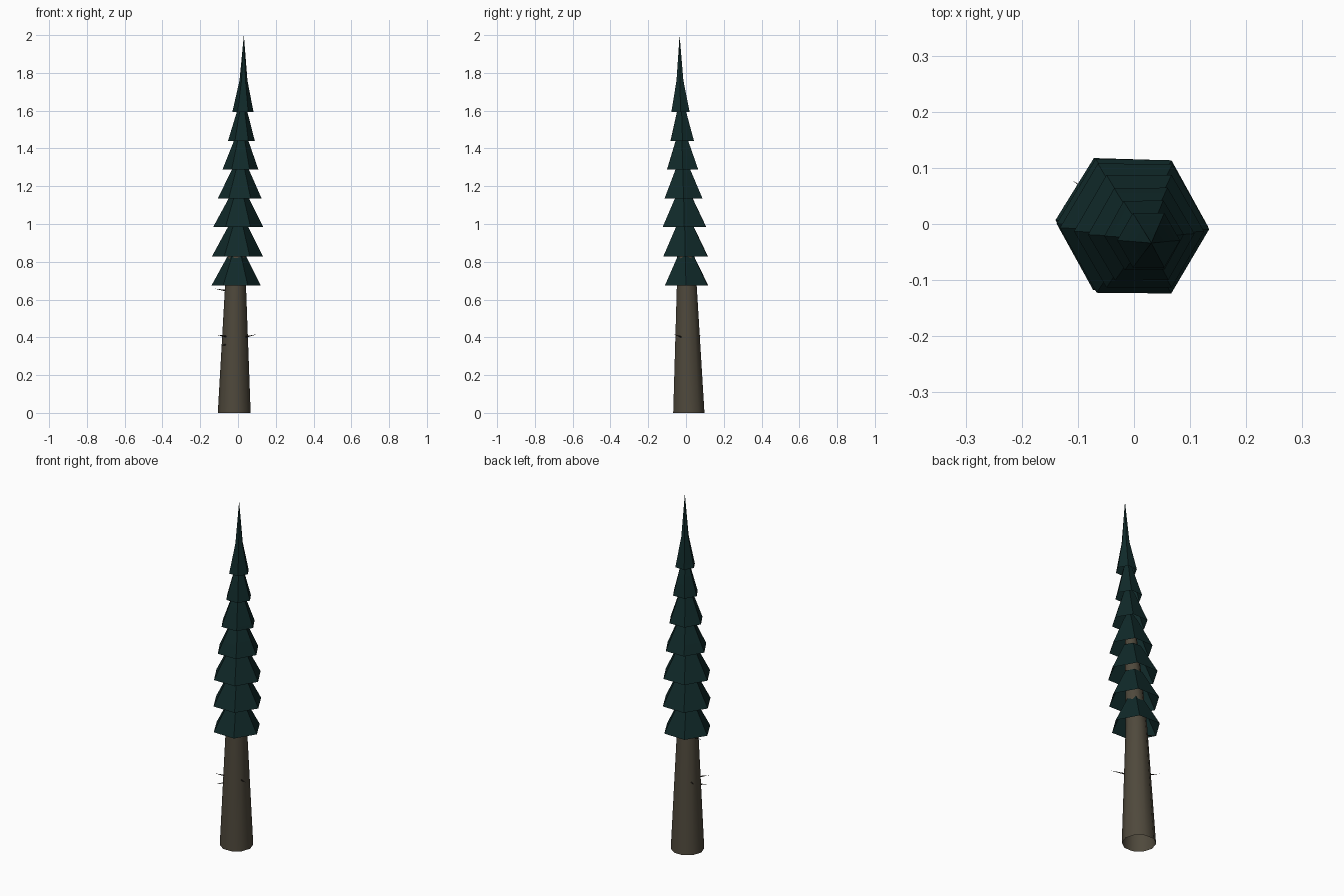
import bpy, bmesh, math
from mathutils import Vector

if "Cube" in bpy.data.objects:
    bpy.data.objects.remove(bpy.data.objects["Cube"])


def material(name, rgb):
    m = bpy.data.materials.new(name)
    m.diffuse_color = (*rgb, 1)
    m.use_nodes = True
    m.node_tree.nodes["Principled BSDF"].inputs["Base Color"].default_value = m.diffuse_color
    return m


NEEDLES = material("dark needle green", (0.0052, 0.0225, 0.0225))
BARK = material("bark brown", (0.078, 0.066, 0.045))
TWIG = material("dry twig brown", (0.03, 0.025, 0.018))


def lofted(name, rings, sides, mat, turn=0.0, smooth=30, close_top=False):
    """Skin a stack of (x, y, z, radius) rings; radius 0 makes a point."""
    bm = bmesh.new()
    loops = []
    for x, y, z, r in rings:
        if r == 0:
            loops.append([bm.verts.new((x, y, z))] * sides)
            continue
        loops.append([bm.verts.new((x + r * math.cos(turn + math.tau * i / sides),
                                    y + r * math.sin(turn + math.tau * i / sides), z))
                      for i in range(sides)])
    for a, b in zip(loops, loops[1:]):
        for i in range(sides):
            j = (i + 1) % sides
            corners = [a[i], a[j], b[j], b[i]]
            bm.faces.new(list(dict.fromkeys(corners)))
    if close_top:
        bm.faces.new(loops[-1])
    me = bpy.data.meshes.new(name)
    bm.to_mesh(me)
    bm.free()
    me.materials.append(mat)
    ob = bpy.data.objects.new(name, me)
    bpy.context.collection.objects.link(ob)
    bpy.ops.object.select_all(action='DESELECT')
    ob.select_set(True)
    bpy.context.view_layer.objects.active = ob
    bpy.ops.object.shade_smooth_by_angle(angle=math.radians(smooth))
    return ob


# Leaning trunk, open at the bottom, running up inside the foliage
lofted("trunk", [(-0.020, 0.015, 0.0, 0.087),
                 (-0.013, 0.004, 0.68, 0.055),
                 (0.004, -0.010, 1.10, 0.036),
                 (0.009, -0.014, 1.22, 0.028)], 10, BARK, smooth=50, close_top=True)

# Foliage skirts: centre x, centre y, bottom z, bottom radius, top radius
skirts = [(-0.010, 0.003, 0.675, 0.130, 0.044),
          (-0.003, -0.002, 0.828, 0.135, 0.050),
          (0.001, -0.008, 0.983, 0.133, 0.048),
          (0.009, -0.013, 1.135, 0.116, 0.040),
          (0.013, -0.018, 1.288, 0.095, 0.034),
          (0.018, -0.020, 1.440, 0.071, 0.025)]
for n, (x, y, z, r, top) in enumerate(skirts):
    rings = [(x, y, z, r), (x + 0.004, y - 0.004, z + 0.164, top)]
    if n > 2:  # upper skirts close to a point inside the next one
        rings.append((x + 0.006, y - 0.005, z + 0.23, 0))
    lofted(f"foliage_skirt_{n + 1}", rings, 6, NEEDLES, turn=-0.03 + 0.01 * n)

# Crown with a long thin spire
lofted("crown", [(0.026, -0.029, 1.593, 0.056), (0.029, -0.032, 1.76, 0.021),
                 (0.031, -0.034, 2.0, 0)], 6, NEEDLES)

# Thin dead twigs on the trunk: root and tip
twigs = [((0.030, -0.020, 0.400), (0.100, -0.066, 0.416)),
         ((-0.055, -0.030, 0.402), (-0.105, -0.060, 0.414)),
         ((-0.060, -0.030, 0.362), (-0.092, -0.062, 0.357)),
         ((-0.050, 0.035, 0.400), (-0.110, 0.078, 0.412)),
         ((-0.050, 0.010, 0.645), (-0.126, 0.033, 0.658))]
for n, (root, tip) in enumerate(twigs):
    root, tip = Vector(root), Vector(tip)
    ob = lofted(f"twig_{n + 1}", [(0, 0, 0, 0.005), (0, 0, (tip - root).length, 0)], 4, TWIG)
    ob.location = root
    ob.rotation_euler = (tip - root).to_track_quat('Z', 'Y').to_euler()
